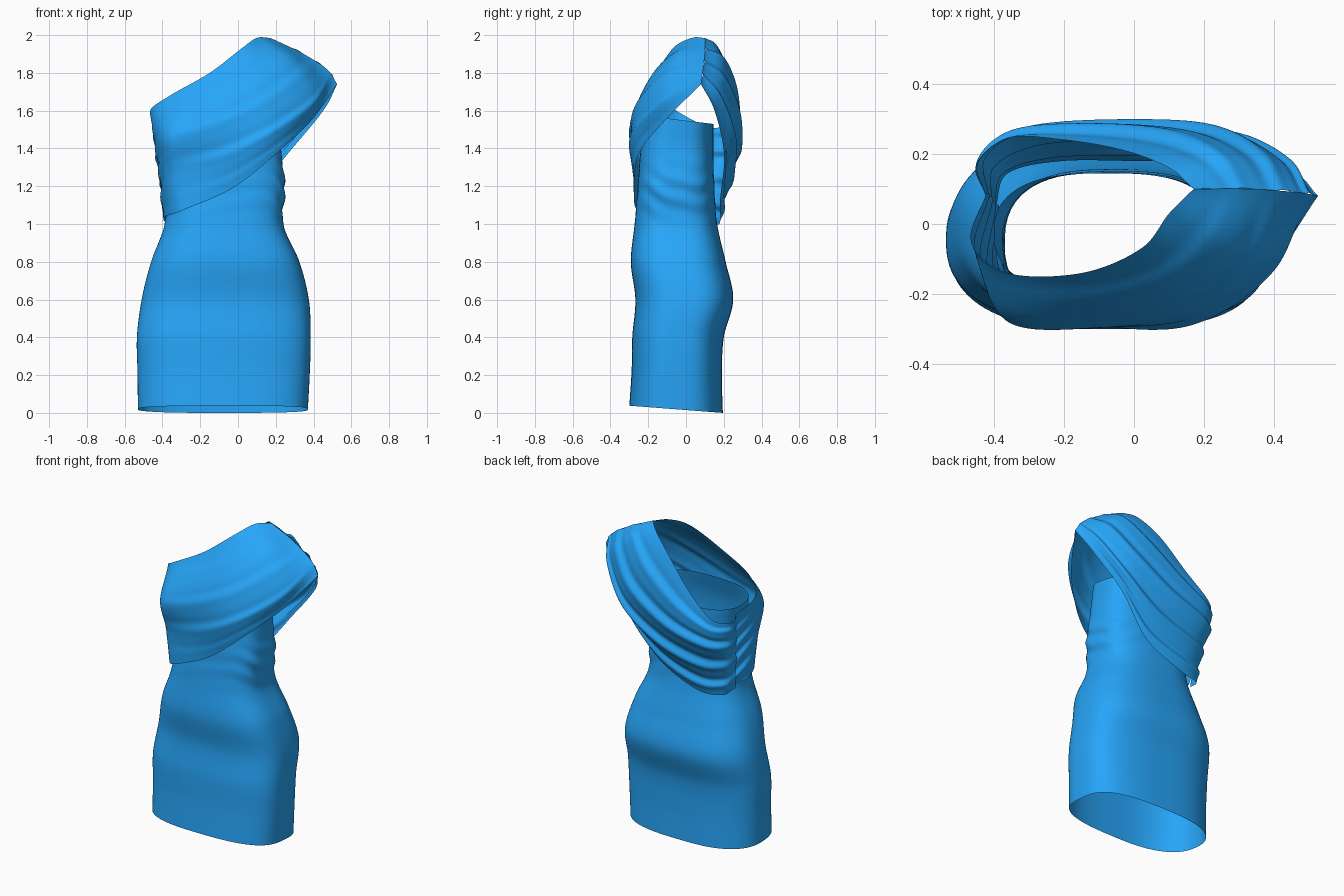
import bpy
import math
from mathutils import Vector

if "Cube" in bpy.data.objects:
    bpy.data.objects.remove(bpy.data.objects["Cube"])

fabric = bpy.data.materials.new("blue_fabric")
fabric.diffuse_color = (0.02, 0.38, 0.95, 1)
fabric.use_nodes = True
fabric.node_tree.nodes["Principled BSDF"].inputs["Base Color"].default_value = fabric.diffuse_color


def spline(pts, t):
    """Catmull-Rom through a list of Vectors, t in 0..1."""
    n = len(pts) - 1
    i = min(int(t * n), n - 1)
    f = t * n - i
    b, c = pts[i], pts[i + 1]
    a = pts[i - 1] if i > 0 else b * 2 - c
    d = pts[i + 2] if i + 2 <= n else c * 2 - b
    return 0.5 * (2 * b + (c - a) * f + (2 * a - 5 * b + 4 * c - d) * f ** 2
                  + (3 * b - a - 3 * c + d) * f ** 3)


def grid_object(name, rows, closed=False):
    """Skin a grid of points; closed wraps each row."""
    n = len(rows[0])
    verts = [p for r in rows for p in r]
    faces = []
    for i in range(len(rows) - 1):
        for j in range(n if closed else n - 1):
            k = (j + 1) % n
            faces.append((i * n + j, i * n + k, (i + 1) * n + k, (i + 1) * n + j))
    me = bpy.data.meshes.new(name)
    me.from_pydata(verts, [], faces)
    me.materials.append(fabric)
    ob = bpy.data.objects.new(name, me)
    bpy.context.collection.objects.link(ob)
    bpy.context.view_layer.objects.active = ob
    ob.select_set(True)
    bpy.ops.object.shade_smooth_by_angle(angle=math.radians(60))
    ob.select_set(False)
    return ob


# Fitted tube dress: z, x min, x max, y min, y max
levels = [
    (0.00, -.530, .370, -.300, .195),
    (0.20, -.532, .380, -.288, .190),
    (0.40, -.535, .385, -.284, .200),
    (0.60, -.510, .375, -.268, .250),
    (0.80, -.460, .325, -.292, .210),
    (1.00, -.388, .240, -.272, .165),
    (1.20, -.375, .248, -.255, .150),
    (1.40, -.375, .228, -.238, .145),
    (1.55, -.400, .235, -.195, .145),
]
lev = [Vector(l) for l in levels]


def spow(v, p):
    return math.copysign(abs(v) ** p, v)


def gauss(x, c, w):
    return math.exp(-((x - c) / w) ** 2)


def body_point(t, a):
    z, x0, x1, y0, y1 = spline(lev, t)
    e = 2 / (2.75 + .25 * math.cos(a))
    cx, sy = spow(math.cos(a), e), spow(math.sin(a), e)
    # slanted pulls gathered around the waist, strongest at the sides
    w = gauss(z, 1.17, .12) * (.3 + .7 * abs(math.cos(a)) ** 3)
    k = 1 + .024 * w * math.sin(z * 55 + 4 * math.sin(a * 2 + .6))
    x = (x0 + x1) / 2 + (x1 - x0) / 2 * cx * k
    y = (y0 + y1) / 2 + (y1 - y0) / 2 * sy * k
    z += (1 - sy) * .019 * max(0, 1 - z / .5)           # hem rises at the front
    z += -.022 * sy * max(0, (z - 1.3) / .27)           # neckline dips at the back
    return Vector((x, y, z))


NA, NZ = 112, 100
grid_object("fitted_dress",
            [[body_point(i / NZ, 2 * math.pi * j / NA) for j in range(NA)] for i in range(NZ + 1)],
            closed=True)

# Draped bands: each section runs from the neckline edge down to the lower edge
shoulder = [(.17, .10, 1.985), (.33, .10, 1.91), (.47, .09, 1.82), (.525, .08, 1.74)]
front = [
    [(-.42, .09, 1.52), (-.41, .08, 1.36), (-.40, .06, 1.20), (-.39, .05, 1.03)],
    [(-.465, -.05, 1.60), (-.44, -.10, 1.44), (-.41, -.12, 1.26), (-.39, -.10, 1.04)],
    [(-.36, -.14, 1.68), (-.36, -.275, 1.48), (-.33, -.25, 1.28), (-.30, -.255, 1.07)],
    [(-.15, -.14, 1.80), (-.12, -.28, 1.58), (-.08, -.29, 1.36), (-.03, -.272, 1.19)],
    [(.02, -.07, 1.93), (.12, -.22, 1.72), (.17, -.28, 1.50), (.20, -.25, 1.37)],
    [(.10, .03, 1.985), (.27, -.08, 1.86), (.39, -.13, 1.67), (.39, -.11, 1.55)],
    shoulder,
]
back = [
    shoulder,
    [(.10, .16, 1.95), (.28, .20, 1.85), (.42, .19, 1.70), (.45, .15, 1.60)],
    [(-.03, .21, 1.84), (.15, .27, 1.68), (.27, .26, 1.49), (.26, .20, 1.37)],
    [(-.20, .24, 1.66), (-.08, .29, 1.50), (.02, .25, 1.30), (.06, .18, 1.13)],
    [(-.36, .245, 1.53), (-.32, .27, 1.40), (-.25, .225, 1.2), (-.20, .18, 1.01)],
    [(-.45, .17, 1.51), (-.43, .19, 1.37), (-.39, .16, 1.18), (-.36, .145, 1.0)],
    [(-.425, .085, 1.51), (-.415, .075, 1.36), (-.405, .06, 1.19), (-.395, .05, 1.02)],
]


def drape(name, sections, fold, nu=90, nv=110):
    """Loft the sections, then push folds along the surface normal."""
    secs = [[Vector(p) for p in s] for s in sections]

    def surf(u, v):
        return spline([spline(s, v) for s in secs], u)

    rows = []
    for j in range(nv, -1, -1):
        v, row = j / nv, []
        for i in range(nu + 1):
            u = i / nu
            p = surf(u, v)
            du = surf(min(u + .01, 1), v) - surf(max(u - .01, 0), v)
            dv = surf(u, max(v - .01, 0)) - surf(u, min(v + .01, 1))
            row.append(p + du.cross(dv).normalized() * fold(u, v))
        rows.append(row)
    return grid_object(name, rows)


def ridge(p):
    return math.sin(p + .7 * math.sin(p))


def front_fold(u, v):
    # tight gathers at the side seam, soft pleats running to the shoulder
    side = .010 * gauss(u, 0.03, .13) * min(1, v * 2) * ridge(v * 30 + u * 12)
    pleat = .006 * math.sin(math.pi * max(0, (u - .3) / .7)) * math.sin(math.pi * v)
    return side + pleat * ridge(v * 24 - u * 5)


def back_fold(u, v):
    # hanging cowl folds, fading at the shoulder seam and edges
    amp = .004 + .010 * math.sin(math.pi * u)
    return amp * min(1, v * 4, (1 - v) * 6 + .2) * ridge(v * 25 + 5 * u)


drape("front_drape", front, front_fold)
drape("back_drape", back, back_fold)
